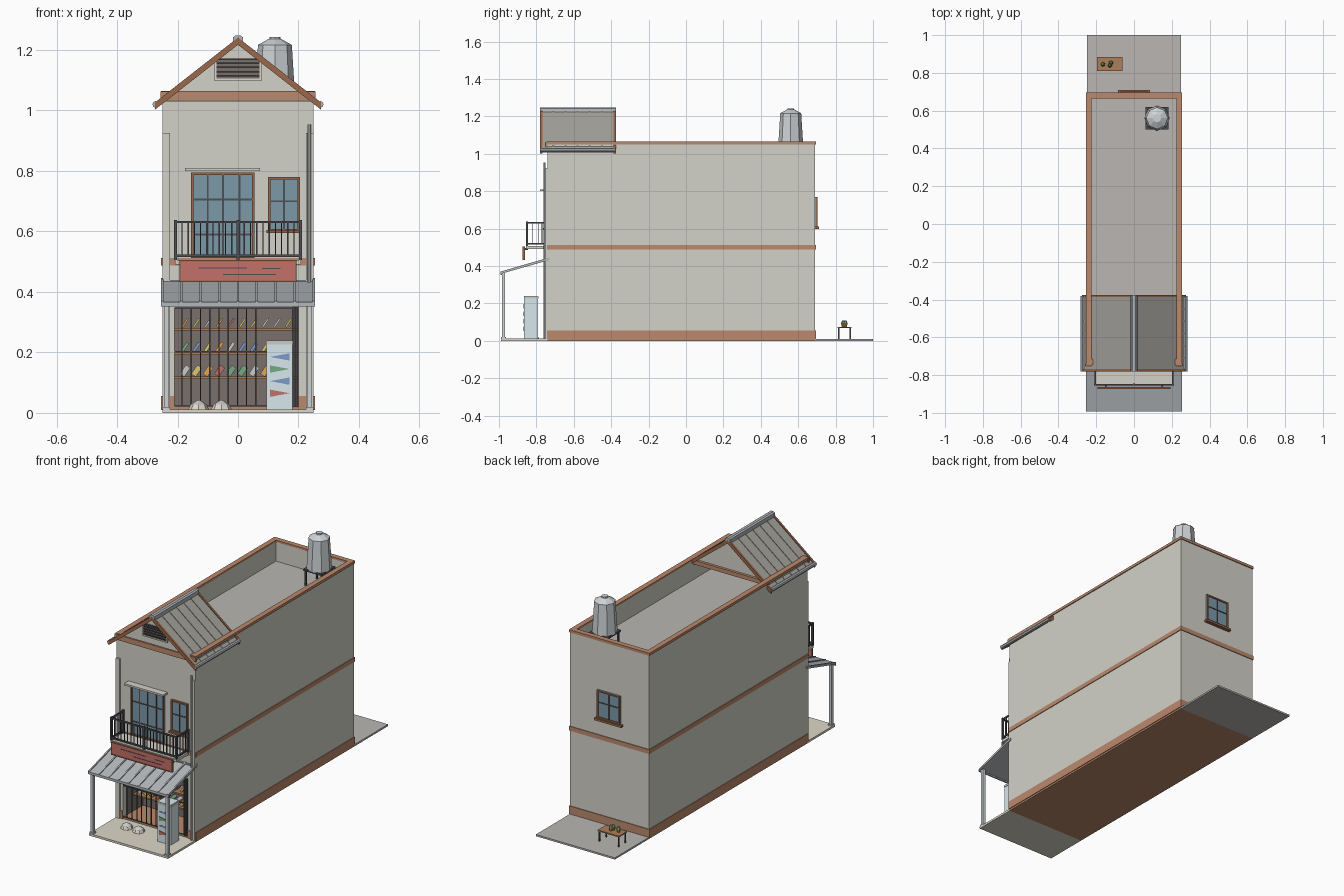
import bpy, bmesh, math, random
from mathutils import Matrix, Vector

if "Cube" in bpy.data.objects:
    bpy.data.objects.remove(bpy.data.objects["Cube"])
random.seed(4)

C = dict(wall=(.65, .64, .58), brick=(.50, .25, .15), trim=(.32, .14, .07), roof=(.38, .37, .34),
         deck=(.49, .47, .45), metal=(.45, .48, .50), steel=(.62, .65, .67), black=(.08, .08, .09),
         glass=(.20, .32, .39), red=(.55, .16, .14), dark=(.19, .16, .15), white=(.82, .84, .82),
         orange=(.75, .38, .10), yellow=(.72, .58, .15), green=(.18, .40, .22), blue=(.20, .32, .58),
         cream=(.72, .69, .58), wood=(.42, .21, .10), ice=(.68, .80, .84))
mats = {}


def finish(bm, name, col):
    bmesh.ops.recalc_face_normals(bm, faces=bm.faces)
    me = bpy.data.meshes.new(name)
    bm.to_mesh(me)
    bm.free()
    if col not in mats:
        mats[col] = bpy.data.materials.new(col)
        mats[col].diffuse_color = (*C[col], 1)
    me.materials.append(mats[col])
    ob = bpy.data.objects.new(name, me)
    bpy.context.collection.objects.link(ob)
    return ob


def boxes(name, col, *items):
    """Each item: x0, x1, y0, y1, z0, z1 and an optional tilt about y."""
    bm = bmesh.new()
    for b in items:
        c = Vector(((b[0]+b[1])/2, (b[2]+b[3])/2, (b[4]+b[5])/2))
        tilt = Matrix.Rotation(b[6] if len(b) > 6 else 0, 4, 'Y')
        size = Matrix.Diagonal((b[1]-b[0], b[3]-b[2], b[5]-b[4], 1))
        bmesh.ops.create_cube(bm, size=1, matrix=Matrix.Translation(c) @ tilt @ size)
    return finish(bm, name, col)


def prism(name, col, pts, a, b, axis='Y'):
    """Extrude an XZ outline along y, or a YZ outline along x."""
    bm = bmesh.new()
    put = (lambda p, t: (p[0], t, p[1])) if axis == 'Y' else (lambda p, t: (t, p[0], p[1]))
    f = bm.faces.new([bm.verts.new(put(p, a)) for p in pts])
    r = bmesh.ops.extrude_face_region(bm, geom=[f])
    d = Vector((0, b-a, 0)) if axis == 'Y' else Vector((b-a, 0, 0))
    bmesh.ops.translate(bm, verts=[v for v in r['geom'] if isinstance(v, bmesh.types.BMVert)], vec=d)
    return finish(bm, name, col)


def cone(name, col, loc, r1, r2, h, n=8, rot=Matrix()):
    bm = bmesh.new()
    bmesh.ops.create_cone(bm, cap_ends=True, segments=n, radius1=r1, radius2=r2, depth=h,
                          matrix=Matrix.Translation(loc) @ rot)
    return finish(bm, name, col)


def ring(name, col, x, y0, y1, z0, z1, w):
    """Four bars around a rectangle in plan."""
    return boxes(name, col, (-x, -x+w, y0, y1, z0, z1), (x-w, x, y0, y1, z0, z1),
                 (-x+w, x-w, y0, y0+w, z0, z1), (-x+w, x-w, y1-w, y1, z0, z1))


def window(name, x0, x1, z0, z1, y, s, bars_x, bars_z):
    """Framed glazing on a wall at y, facing s (-1 front, 1 back)."""
    def yy(a, b):
        return sorted((y+s*a, y+s*b))
    f, t = yy(0, .012), .008
    boxes(name+"_glass", 'glass', (x0, x1, *yy(0, .006), z0, z1))
    boxes(name+"_frame", 'trim', (x0, x0+t, *f, z0, z1), (x1-t, x1, *f, z0, z1), (x0, x1, *f, z1-t, z1),
          (x0, x1, *f, z0, z0+t))
    boxes(name+"_muntins", 'black', *[(x-.003, x+.003, *yy(0, .009), z0, z1) for x in bars_x],
          *[(x0, x1, *yy(0, .009), z-.003, z+.003) for z in bars_z])


# Ground slabs
boxes("porch_slab", 'cream', (-.25, .25, -.99, -.74, 0, .012))
boxes("yard_slab", 'deck', (-.25, .25, .69, 1, 0, .01))
boxes("building_floor", 'brick', (-.25, .25, -.74, .69, 0, .02))

# Walls, with a recessed shop at street level
boxes("side_walls", 'wall', (-.25, -.225, -.74, .69, .01, 1.055), (.225, .25, -.74, .69, .01, 1.055))
boxes("back_wall", 'wall', (-.225, .225, .665, .69, .01, 1.055))
boxes("front_wall", 'wall', (-.225, .225, -.74, -.715, .35, 1.055), (-.225, -.21, -.74, -.715, .01, .35),
      (.2, .225, -.74, -.715, .01, .35))
boxes("roof_deck", 'deck', (-.225, .225, -.715, .665, .92, .945))
boxes("shop_lining", 'dark', (-.225, .225, -.56, -.55, .02, .36), (-.225, -.21, -.715, -.56, .02, .36),
      (.2, .225, -.715, -.56, .02, .36), (-.21, .2, -.715, -.56, .35, .36))
ring("coping", 'brick', .255, -.745, .695, 1.05, 1.065, .03)
ring("storey_band", 'brick', .254, -.744, .694, .487, .512, .006)
boxes("front_band", 'brick', (-.256, .256, -.752, -.74, 1.032, 1.062))
boxes("plinth", 'brick', (-.254, -.25, -.744, .694, .01, .056), (.25, .254, -.744, .694, .01, .056),
      (-.25, .25, .69, .694, .01, .056), (-.25, -.21, -.744, -.74, .01, .056), (.2, .25, -.744, -.74, .01, .056))
boxes("front_pilasters", 'wall', (-.25, -.225, -.75, -.74, .012, .925), (.225, .25, -.75, -.74, .012, .925))
cone("downpipe", 'steel', (.235, -.756, .483), .006, .006, .94)

# Front gable with louvred vent
for n, y in (("front_gable", -.745), ("rear_gable", -.42)):
    prism(n, 'wall', [(-.25, 1.03), (.25, 1.03), (0, 1.222)], y, y+.02)
boxes("rear_tie_beam", 'brick', (-.25, .25, -.40, -.385, 1.035, 1.058))
boxes("vent_frame", 'cream', (-.078, .078, -.752, -.74, 1.098, 1.105), (-.078, -.071, -.752, -.74, 1.1, 1.16),
      (.071, .078, -.752, -.74, 1.1, 1.16))
boxes("vent_back", 'dark', (-.071, .071, -.749, -.74, 1.104, 1.172))
boxes("vent_slats", 'black', *[(-.071, .071, -.756, -.745, z, z+.005) for z in (1.112, 1.126, 1.14, 1.154, 1.167)])

# Gable roof
for s, side in ((-1, "left"), (1, "right")):
    def slope(o0, o1):
        return [(0, 1.235+o0), (s*.275, 1.02+o0), (s*.275, 1.02+o1), (0, 1.235+o1)]
    prism(side+"_roof_panel", 'roof', slope(-.012, 0), -.77, -.385)
    for i in range(5):
        y = -.71 + i*.065
        prism(side+"_roof_seam", 'roof', slope(0, .004), y-.003, y+.003)
    for y in (-.78, -.387):
        prism(side+"_bargeboard", 'trim', slope(-.018, .006), y, y+.012)
    cone(side+"_gutter", 'metal', (s*.272, -.58, 1.02), .011, .011, .4, 8, Matrix.Rotation(math.pi/2, 4, 'X'))
prism("ridge_cap", 'metal', [(-.018, 1.222), (0, 1.236), (.018, 1.222), (.016, 1.242), (.008, 1.248),
                             (-.008, 1.248), (-.016, 1.242)], -.78, -.375)

# Upper storey openings
window("balcony_door", -.155, .055, .512, .795, -.74, -1, (-.05, -.1, .005), (.705, .59))
window("front_window", .10, .205, .60, .78, -.74, -1, (.1525,), (.70,))
boxes("front_window_sill", 'trim', (.095, .21, -.765, -.74, .594, .604))
boxes("door_hood", 'wall', (-.175, .072, -.78, -.74, .80, .81))
window("back_window", -.072, .075, .61, .77, .69, 1, (0,), (.70,))
boxes("back_window_sill", 'trim', (-.085, .085, .69, .71, .598, .61))

# Balcony
boxes("balcony_slab", 'wall', (-.208, .208, -.855, -.74, .49, .506))
rails = [(-.21, .21, -.855, -.846, z, z+.008) for z in (.515, .627)]
rails += [(x-.004, x+.004, -.85, -.74, z, z+.008) for x in (-.206, .206) for z in (.515, .627)]
boxes("balcony_rails", 'black', *rails)
boxes("balcony_posts", 'black', *[(x-.005, x+.005, -.856, -.845, .506, .638) for x in (-.206, 0, .206)],
      *[(x-.005, x+.005, -.752, -.741, .506, .638) for x in (-.206, .206)])
bal = [(-.206+i*.0206-.002, -.206+i*.0206+.002, -.8525, -.8485, .515, .63) for i in range(1, 20)]
bal += [(x-.002, x+.002, y-.002, y+.002, .515, .63) for x in (-.206, .206) for y in (-.82, -.79, -.77)]
boxes("balcony_balusters", 'black', *bal)

# Blank sign board with plain stripes
boxes("sign_panel", 'red', (-.19, .19, -.87, -.862, .435, .503))
boxes("sign_border", 'trim', (-.194, -.188, -.873, -.862, .433, .505), (.188, .194, -.873, -.862, .433, .505),
      (-.19, .19, -.873, -.862, .433, .437), (-.19, .19, -.873, -.862, .501, .505))
boxes("sign_stripes", 'black', (-.13, .03, -.872, -.868, .478, .481), (-.05, .125, -.872, -.868, .456, .459),
      (.08, .14, -.872, -.868, .476, .479))
boxes("sign_brackets", 'black', *[(x-.004, x+.004, -.862, -.845, .485, .495) for x in (-.15, .15)])

# Awning on two posts
prism("awning_sheet", 'metal', [(-.73, .432), (-.99, .358), (-.99, .366), (-.73, .44)], -.255, .255, 'X')
for i in range(9):
    x = -.25 + i*.0625
    prism("awning_rib", 'metal', [(-.73, .438), (-.992, .362), (-.992, .37), (-.73, .446)], x-.004, x+.004, 'X')
boxes("awning_lip", 'metal', (-.255, .255, -.993, -.985, .352, .366))
boxes("awning_wall_plate", 'metal', (-.255, .255, -.75, -.735, .428, .44))
boxes("awning_posts", 'steel', *[(x-.008, x+.008, -.983, -.967, .01, .362) for x in (-.237, .237)])
boxes("awning_post_feet", 'steel', *[(x-.013, x+.013, -.988, -.962, .01, .02) for x in (-.237, .237)])

# Security bars and folded shutter
boxes("shop_bars", 'black', *[(x-.002, x+.002, -.74, -.736, .02, .35) for x in [-.185+i*.0305 for i in range(9)]],
      *[(-.21, .18, -.741, -.735, z, z+.005) for z in (.02, .20, .345)])
boxes("folded_shutter", 'black', *[(x, x+.005, -.745, -.705, .02, .35) for x in (.178, .186, .194)])

# Shelves and slanted goods
boxes("shelves", 'wood', *[(-.21, .2, -.65, -.56, z-.008, z) for z in (.12, .20, .28)])
goods = {}
names = ['orange', 'white', 'yellow', 'green', 'blue', 'red']
for z, w, h in ((.12, .018, .036), (.20, .010, .034), (.28, .006, .034)):
    for i in range(10):
        x = -.175 + i*.038
        goods.setdefault(random.choice(names), []).append((x-w/2, x+w/2, -.635, -.595, z+.001, z+.001+h, .6))
for col, items in goods.items():
    boxes(col+"_goods", col, *items)

# Drinks cooler with pennant triangles
boxes("cooler", 'ice', (.095, .18, -.865, -.79, .012, .24))
boxes("cooler_top", 'white', (.093, .182, -.867, -.788, .226, .238))
for z, col, s in ((.065, 'red', 1), (.105, 'blue', -1), (.145, 'green', 1), (.185, 'blue', -1)):
    x0, x1 = (.106, .17) if s > 0 else (.17, .106)
    prism("cooler_pennant", col, [(x0, z-.012), (x0, z+.012), (x1, z)], -.868, -.865)

# Rice sacks by the bars
for x in (-.13, -.055):
    cone("sack", 'cream', (x, -.82, .02), .034, .026, .017)
    cone("sack_top", 'white', (x, -.82, .035), .026, .004, .014)

# Water tank on a stand
tx, ty = .122, .56
boxes("tank_platform", 'black', (tx-.06, tx+.06, ty-.06, ty+.06, 1.03, 1.04))
boxes("tank_legs", 'black', *[(tx+a-.004, tx+a+.004, ty+b-.004, ty+b+.004, .945, 1.03)
                              for a in (-.05, .05) for b in (-.05, .05)])
cone("tank_body", 'steel', (tx, ty, 1.128), .067, .056, .176)
cone("tank_lid", 'steel', (tx, ty, 1.2255), .058, .022, .02)
cone("tank_cap", 'steel', (tx, ty, 1.239), .018, .018, .008)

# Yard table with potted plants
boxes("yard_table_top", 'wood', (-.195, -.06, .81, .885, .068, .075))
boxes("yard_table_legs", 'black', *[(x-.003, x+.003, y-.003, y+.003, .01, .068)
                                    for x in (-.188, -.067) for y in (.817, .878)])
for x, y in ((-.165, .845), (-.128, .84), (-.122, .853)):
    cone("plant_pot", 'orange', (x, y, .084), .007, .011, .018)
    cone("plant", 'green', (x, y, .1), .012, .005, .016, 6)

for m in bpy.data.materials:
    if m.users and not m.is_grease_pencil:
        m.use_nodes = True
        m.node_tree.nodes["Principled BSDF"].inputs["Base Color"].default_value = m.diffuse_color
